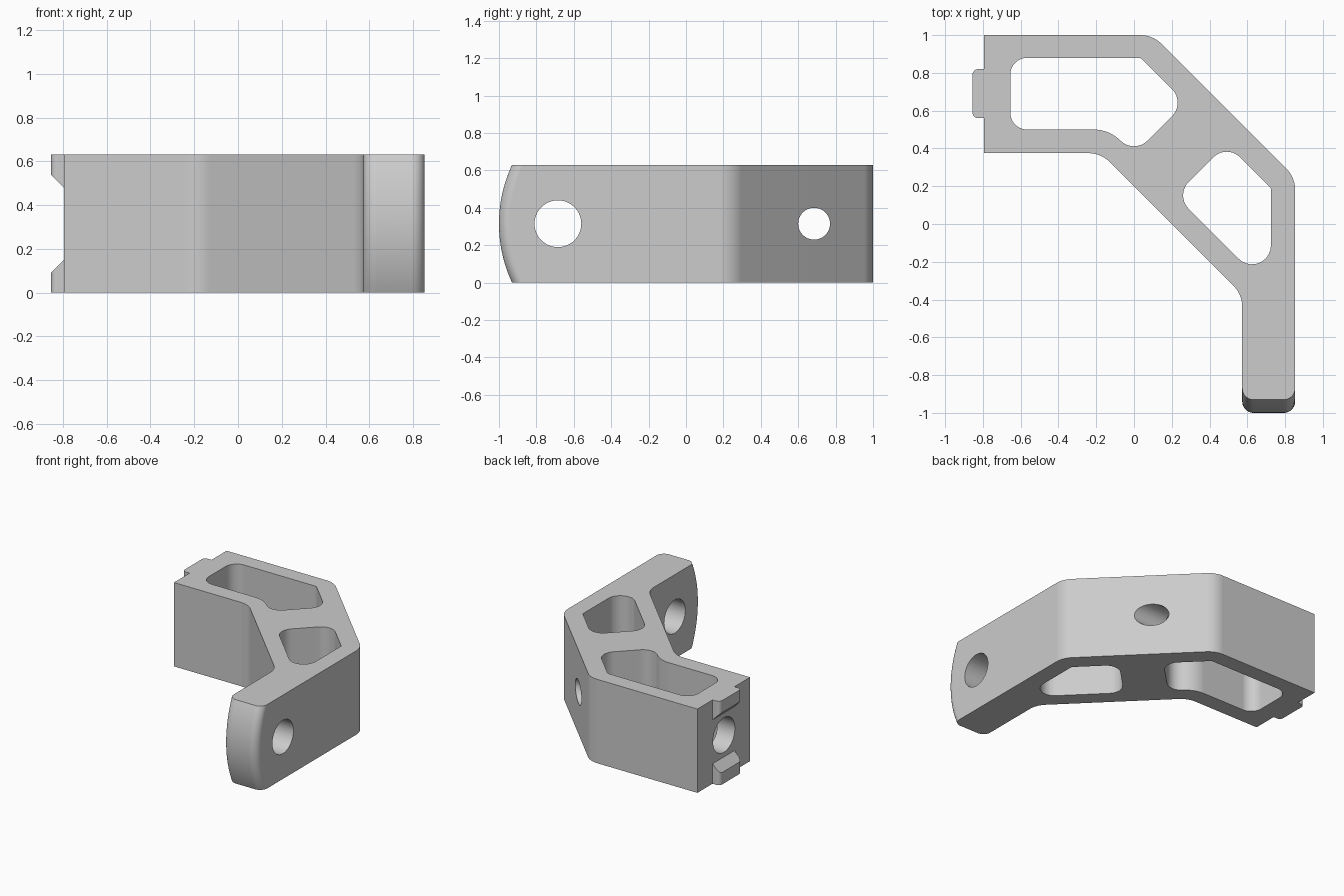
import bpy, bmesh, math
from mathutils import Vector, Matrix

cube = bpy.data.objects.get("Cube")
if cube:
    bpy.data.objects.remove(cube, do_unlink=True)

H = 0.63          # bracket height
MID = H / 2
SAG = 0.07        # bulge of the rounded arm tip

grey = bpy.data.materials.new("plain grey")
grey.use_nodes = True
tone = (0.604, 0.604, 0.604, 1)
grey.diffuse_color = tone
grey.node_tree.nodes["Principled BSDF"].inputs["Base Color"].default_value = tone


def rounded(corners, steps=10):
    """Outline from (x, y, radius) corners, each rounded by its radius."""
    pts = []
    for i, (x, y, r) in enumerate(corners):
        p = Vector((x, y, 0))
        if r == 0:
            pts.append(p)
            continue
        a, b = corners[i - 1], corners[(i + 1) % len(corners)]
        u = (Vector((a[0], a[1], 0)) - p).normalized()
        v = (Vector((b[0], b[1], 0)) - p).normalized()
        half = u.angle(v) / 2
        c = p + (u + v).normalized() * r / math.sin(half)
        start = (p + u * r / math.tan(half) - c).normalized()
        end = (p + v * r / math.tan(half) - c).normalized()
        pts += [c + start.slerp(end, k / steps) * r for k in range(steps + 1)]
    return pts


def finish(name, bm):
    bmesh.ops.recalc_face_normals(bm, faces=bm.faces)
    mesh = bpy.data.meshes.new(name)
    bm.to_mesh(mesh)
    bm.free()
    mesh.materials.append(grey)
    ob = bpy.data.objects.new(name, mesh)
    bpy.context.collection.objects.link(ob)
    return ob


def prism(name, outline, levels, shift=None, matrix=Matrix()):
    """Stack the outline at each level, moving points in y by shift(point, z)."""
    bm = bmesh.new()
    rings = []
    for z in levels:
        rings.append([bm.verts.new((p.x, p.y + (shift(p, z) if shift else 0), z)) for p in outline])
    n = len(outline)
    for low, high in zip(rings, rings[1:]):
        for i in range(n):
            j = (i + 1) % n
            bm.faces.new((low[i], low[j], high[j], high[i]))
    bm.faces.new(rings[0])
    bm.faces.new(rings[-1])
    bm.transform(matrix)
    return finish(name, bm)


def bore(name, y, radius, x0, x1):
    """Cylindrical cutter along x at mid height."""
    bm = bmesh.new()
    place = Matrix.Translation(((x0 + x1) / 2, y, MID)) @ Matrix.Rotation(math.pi / 2, 4, 'Y')
    bmesh.ops.create_cone(bm, cap_ends=True, segments=64, radius1=radius, radius2=radius,
                          depth=x1 - x0, matrix=place)
    return finish(name, bm)


def tip_arc(p, z):
    """Pull the arm tip back towards top and bottom along a circular arc."""
    if p.y > -0.9:
        return 0
    radius = (MID ** 2 + SAG ** 2) / (2 * SAG)
    return radius - math.sqrt(radius ** 2 - (z - MID) ** 2)


# Bent arm with the end key in one outline
arm_outline = rounded([
    (-0.795, 1, 0), (0.1, 1, 0.16), (0.853, 0.247, 0.16),
    (0.853, -1, 0.06), (0.573, -1, 0.06), (0.573, -0.373, 0.16),
    (-0.175, 0.375, 0.16), (-0.795, 0.375, 0),
    (-0.795, 0.56, 0), (-0.855, 0.56, 0.03), (-0.855, 0.82, 0.03), (-0.795, 0.82, 0)])
bracket = prism("bracket_arm", arm_outline, [H * k / 24 for k in range(25)], tip_arc)

# Pockets through the full height
pocket_a = rounded([
    (-0.655, 0.88, 0.09), (0.035, 0.88, 0.03), (0.2725, 0.6425, 0.1),
    (0, 0.37, 0.1), (-0.13, 0.5, 0.2), (-0.655, 0.5, 0.09)])
pocket_b = rounded([
    (0.491, 0.424, 0.1), (0.725, 0.19, 0.02), (0.725, -0.355, 0.1), (0.2185, 0.1515, 0.1)])

# Gap that splits the end key into two chamfered tabs
gap = rounded([(-0.9, 0.585, 0), (-0.795, 0.48, 0), (-0.795, 0.15, 0), (-0.9, 0.045, 0)])

cutters = [
    prism("key_gap_cutter", gap, (-0.9, -0.5), matrix=Matrix.Rotation(math.pi / 2, 4, 'X')),
    prism("long_pocket_cutter", pocket_a, (-0.1, H + 0.1)),
    prism("short_pocket_cutter", pocket_b, (-0.1, H + 0.1)),
    bore("end_bore_cutter", 0.685, 0.13, -1, -0.3),
    bore("slanted_wall_bore_cutter", 0.685, 0.085, -0.2, 0.7),
    bore("pivot_bore_cutter", -0.685, 0.125, 0.4, 1),
]

bpy.ops.object.select_all(action='DESELECT')
bpy.context.view_layer.objects.active = bracket
bracket.select_set(True)
for cutter in cutters:
    cutter.hide_render = True
    mod = bracket.modifiers.new(cutter.name, 'BOOLEAN')
    mod.operation = 'DIFFERENCE'
    mod.solver = 'EXACT'
    mod.object = cutter
    bpy.ops.object.modifier_apply(modifier=mod.name)
for cutter in cutters:
    bpy.data.objects.remove(cutter, do_unlink=True)

# Smooth rounded corners, crisp edges, even shading on flats
bpy.ops.object.shade_smooth_by_angle(angle=math.radians(30))
weighted = bracket.modifiers.new("even_shading", 'WEIGHTED_NORMAL')
weighted.keep_sharp = True
